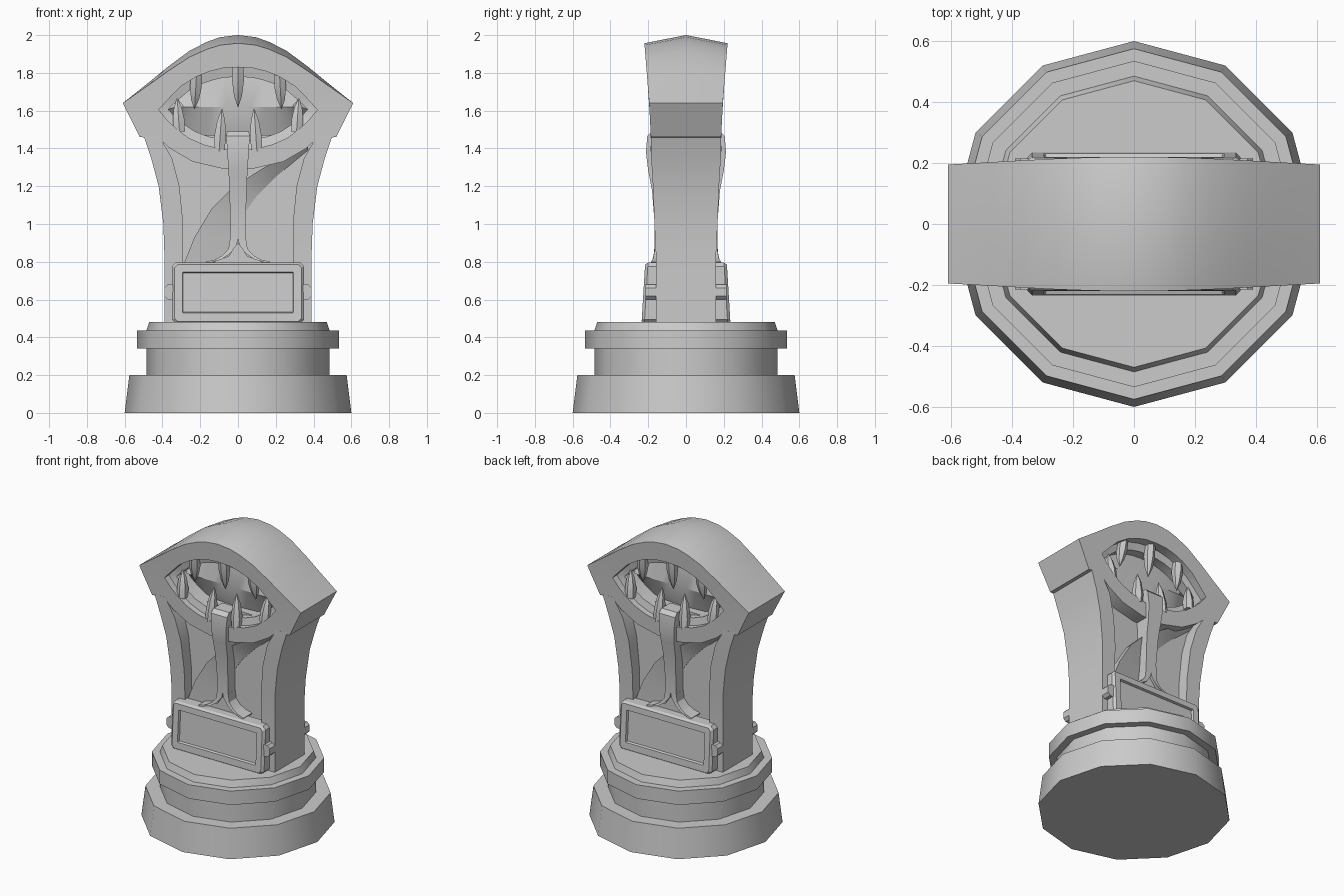
import bpy, bmesh, math

if "Cube" in bpy.data.objects:
    bpy.data.objects.remove(bpy.data.objects["Cube"], do_unlink=True)

stone = bpy.data.materials.new("grey_stone")
stone.use_nodes = True
GREY = (0.6, 0.6, 0.6, 1)
stone.diffuse_color = GREY
stone.node_tree.nodes["Principled BSDF"].inputs["Base Color"].default_value = GREY


def loft(name, loops, both=True, angle=31):
    """Skin a list of equal closed loops, cap the ends; optionally repeat on the back."""
    bm = bmesh.new()
    rows = [[bm.verts.new(p) for p in loop] for loop in loops]
    n = len(rows[0])
    for a, b in zip(rows, rows[1:]):
        for i in range(n):
            j = (i + 1) % n
            bm.faces.new((a[i], a[j], b[j], b[i]))
    bm.faces.new(rows[0][::-1])
    bm.faces.new(rows[-1])
    bmesh.ops.remove_doubles(bm, verts=bm.verts, dist=0.0005)
    bmesh.ops.recalc_face_normals(bm, faces=bm.faces)
    mesh = bpy.data.meshes.new(name)
    bm.to_mesh(mesh)
    bm.free()
    mesh.materials.append(stone)
    obj = bpy.data.objects.new("front_" + name if both else name, mesh)
    bpy.context.collection.objects.link(obj)
    bpy.ops.object.select_all(action='DESELECT')
    obj.select_set(True)
    bpy.context.view_layer.objects.active = obj
    bpy.ops.object.shade_smooth_by_angle(angle=math.radians(angle))
    if both:
        twin = obj.copy()
        twin.name = "back_" + name
        twin.rotation_euler.z = math.pi
        bpy.context.collection.objects.link(twin)


def ring(r, z, n=12):
    return [(r * math.sin(math.tau * i / n), r * math.cos(math.tau * i / n), z) for i in range(n)]


def mirrored(half):
    """Close a half contour that starts and ends on the centre line."""
    return half + [(-x, z) for x, z in half[-2:0:-1]]


# Twelve-sided stepped base
profile = [(.60, 0), (.575, .2), (.485, .2), (.485, .34), (.535, .34),
           (.535, .435), (.485, .435), (.47, .48)]
loft("base", [ring(r, z) for r, z in profile], both=False)

# Column: flared posts with a recessed panel on both faces
P = .09
sections = []
for z, o, i, d in [(.46, .39, .29, .16), (.85, .39, .29, .16), (1.0, .395, .29, .167),
                   (1.2, .42, .31, .175), (1.35, .46, .35, .184), (1.47, .50, .42, .187)]:
    quarter = [(o, d), (i, d), (i, P)]
    side = quarter + [(-x, y) for x, y in quarter[::-1]]
    sections.append([(x, y, z) for x, y in side + [(-x, -y) for x, y in side]])
loft("column", sections, both=False, angle=25)

# Head: almond-shaped arch with a hollow mouth on both faces
outer = mirrored([(0, 1.957), (.095, 1.947), (.165, 1.925), (.255, 1.885), (.37, 1.81),
                  (.47, 1.738), (.61, 1.64), (.52, 1.46), (.42, 1.455), (.36, 1.40),
                  (.24, 1.33), (.09, 1.295), (0, 1.287)])
mouth = mirrored([(0, 1.83), (.08, 1.825), (.15, 1.808), (.22, 1.78), (.30, 1.73),
                  (.36, 1.67), (.42, 1.605), (.37, 1.545), (.32, 1.50), (.26, 1.455),
                  (.18, 1.42), (.08, 1.395), (0, 1.39)])
gum = [(x * .88, 1.61 + (z - 1.61) * .77) for x, z in mouth]


def rise(z):
    return max(0, (z - 1.64) / .315)


def depth(z):
    return .195 + .025 * rise(z) - .05 * max(0, 1.64 - z)


def face_loops(s):
    """Loops from the mouth ridge out to the rim; s picks the front or back."""
    return [[(x * .9, s * .09, 1.62) for x, z in gum],
            [(x, s * (.07 if z > 1.61 else .03), z) for x, z in gum],
            [(x, s * .135, z) for x, z in gum],
            [(x, s * .145, z) for x, z in mouth],
            [(x, s * depth(z), z) for x, z in mouth],
            [(x, s * depth(z), z) for x, z in outer]]


crown = [(x, 0, z + .043 * rise(z)) for x, z in outer]
loft("head", face_loops(-1) + [crown] + face_loops(1)[::-1], both=False)

# Teeth: faceted fangs, pointing down from above and up from below
for number, (x, root, tip, lean) in enumerate([
        (0, 1.83, 1.62, 0), (.22, 1.785, 1.61, .01), (-.22, 1.785, 1.61, -.01),
        (.10, 1.385, 1.61, -.015), (-.10, 1.385, 1.61, .015),
        (.31, 1.49, 1.665, .012), (-.31, 1.49, 1.665, -.012)], 1):
    rows = []
    for t, r in [(0, .033), (.35, .036), (.72, .024), (1, .002)]:
        z = root + (tip - root) * t
        rows.append([(px + x + lean * t, py - .155 + .02 * t, z) for px, py, _ in ring(r, 0, 6)])
    loft("tooth_%d" % number, rows, angle=20)

# Tongue hanging over the lower lip
tongue = [(1.49, .058, -.18), (1.465, .062, -.205), (1.38, .057, -.212), (1.28, .05, -.20),
          (1.18, .046, -.18), (1.0, .04, -.166), (.92, .042, -.166)]
loft("tongue", [[(-w, f, z), (w, f, z), (w, -.085, z), (-w, -.085, z)] for z, w, f in tongue])

# Forked foot at the end of the tongue
fork = [((.042, .925), (0, .925)), ((.05, .87), (.006, .89)), ((.08, .835), (.04, .845)),
        ((.12, .812), (.09, .812)), ((.17, .80), (.165, .79))]
for side, s in (("left", 1), ("right", -1)):
    loft("fork_" + side, [[(s * a[0], f, a[1]), (s * b[0], f, b[1]),
                           (s * b[0], -.085, b[1]), (s * a[0], -.085, a[1])]
                          for (a, b), f in zip(fork, (-.166, -.166, -.17, -.177, -.185))])
loft("fork_web", [[(0, y, .9), (.05, y, .83), (.15, y, .79), (-.15, y, .79), (-.05, y, .83)]
                  for y in (-.15, -.085)])

# Curved sash crossing the panel from low right to high left
upper = [(-.29, .78), (-.23, .93), (-.14, 1.08), (-.02, 1.20), (.14, 1.30), (.37, 1.41)]
lower = [(-.05, .78), (-.02, .92), (.03, 1.05), (.10, 1.15), (.20, 1.25), (.37, 1.39)]
loft("sash", [[(a[0], -.08, a[1]), (a[0], -.135, a[1]), (b[0], -.095, b[1]), (b[0], -.08, b[1])]
              for a, b in zip(upper, lower)])


# Plaque: tilted frame with chamfered corners, sunken field and side lugs
def plate(w, low, high, c, y, tilt=.06, x0=0):
    corners = [(w - c, low), (w, low + c), (w, high - c), (w - c, high),
               (c - w, high), (-w, high - c), (-w, low + c), (c - w, low)]
    return [(x + x0, y + tilt * (z - .48), z) for x, z in corners]


loft("plaque", [plate(.35, .475, .795, .02, -.13, 0), plate(.35, .475, .795, .02, -.22),
                plate(.335, .485, .785, .015, -.235), plate(.295, .53, .745, .003, -.235),
                plate(.29, .535, .74, .003, -.22)], angle=20)
for side, s in (("left", 1), ("right", -1)):
    loft("plaque_lug_" + side, [plate(.04, .60, .68, .018, y, 0, s * .35)
                                for y in (-.155, -.215)], angle=20)
